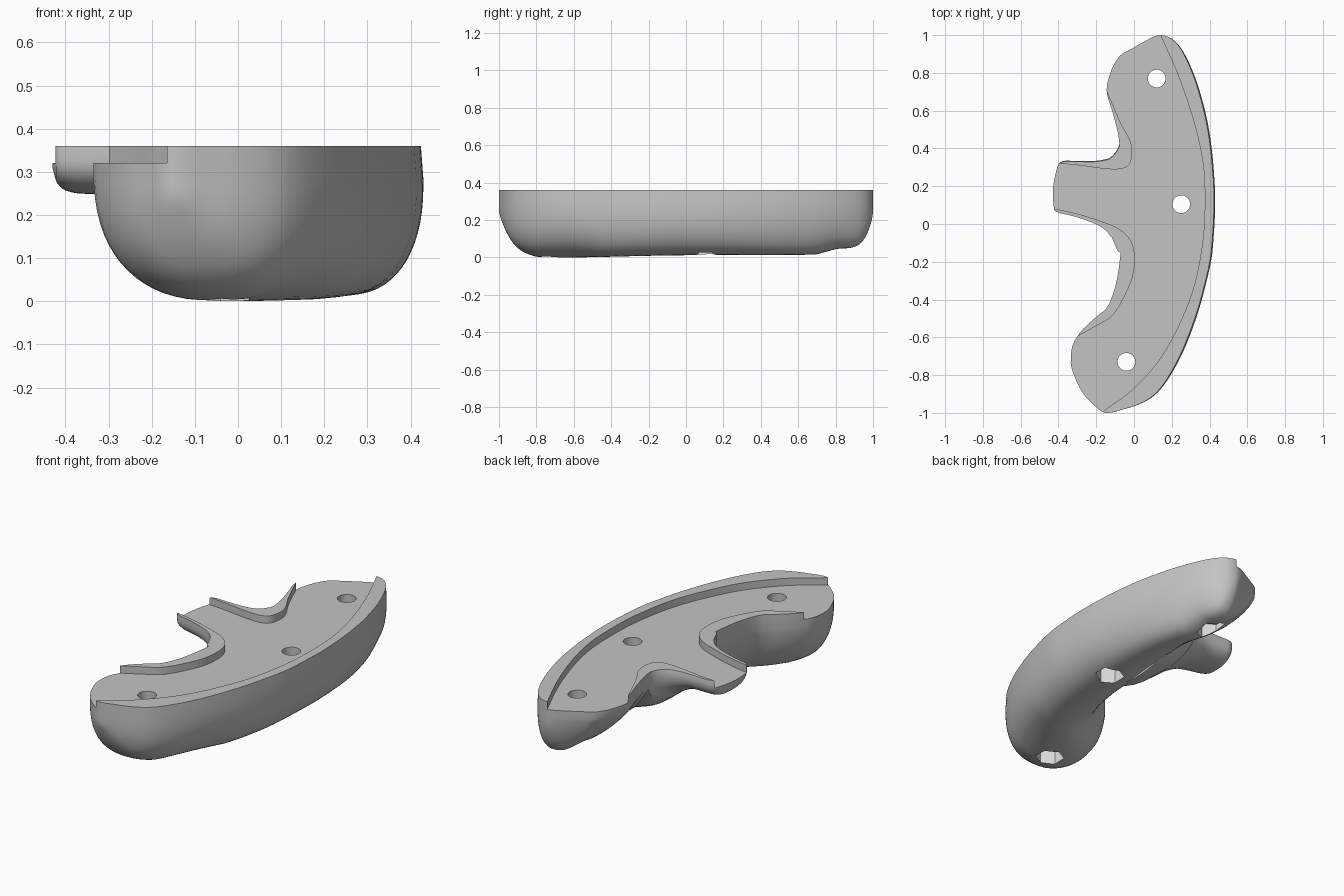
import bpy, bmesh, math
from mathutils import Vector

cube = bpy.data.objects.get("Cube")
if cube:
    bpy.data.objects.remove(cube, do_unlink=True)


def material(name, value):
    m = bpy.data.materials.new(name)
    m.use_nodes = True
    colour = (value, value, value, 1)
    m.diffuse_color = colour
    m.node_tree.nodes["Principled BSDF"].inputs["Base Color"].default_value = colour
    return m


GREY = material("grey", 0.55)
LIGHT = material("light grey", 0.75)
TOP, FLOOR = 0.36, 0.32


def smooth_function(points):
    """Monotone cubic through (position, value) pairs, without overshoot."""
    pts = sorted(points)
    steps = [(b[1] - a[1]) / (b[0] - a[0]) for a, b in zip(pts, pts[1:])]
    slopes = [steps[0]]
    for s, t in zip(steps, steps[1:]):
        slopes.append(2 * s * t / (s + t) if s * t > 0 else 0)
    slopes.append(steps[-1])

    def value(u):
        u = min(max(u, pts[0][0]), pts[-1][0])
        i = 0
        while i < len(pts) - 2 and u > pts[i + 1][0]:
            i += 1
        (a, p), (b, q) = pts[i], pts[i + 1]
        h = b - a
        t = (u - a) / h
        return ((1 + 2 * t) * (1 - t) ** 2 * p + t * (1 - t) ** 2 * h * slopes[i]
                + t * t * (3 - 2 * t) * q + t * t * (t - 1) * h * slopes[i + 1])
    return value


def along_grip(points):
    """Function of the angle whose sine is y, so both ends come out round."""
    return smooth_function([(math.asin(y), v) for y, v in points])


def smooth_path(points, n=8):
    """Catmull-Rom curve through plan points."""
    p = [Vector(q) for q in points]
    p = [2 * p[0] - p[1]] + p + [2 * p[-1] - p[-2]]
    out = []
    for a, b, c, d in zip(p, p[1:], p[2:], p[3:]):
        for k in range(n):
            t = k / n
            out.append(0.5 * (2 * b + (c - a) * t + (2 * a - 5 * b + 4 * c - d) * t * t
                              + (3 * b - a - 3 * c + d) * t ** 3))
    return out + [p[-2]]


def loft(name, rings, slot=0):
    """Closed solid through equal-sized rings."""
    bm = bmesh.new()
    loops = [[bm.verts.new(v) for v in ring] for ring in rings]
    n = len(loops[0])
    for a, b in zip(loops, loops[1:]):
        for i in range(n):
            j = (i + 1) % n
            bm.faces.new((a[i], a[j], b[j], b[i]))
    bm.faces.new(loops[0])
    bm.faces.new(loops[-1])
    for f in bm.faces:
        f.material_index = slot
    bmesh.ops.recalc_face_normals(bm, faces=bm.faces)
    mesh = bpy.data.meshes.new(name)
    bm.to_mesh(mesh)
    bm.free()
    mesh.materials.append(GREY)
    mesh.materials.append(LIGHT)
    ob = bpy.data.objects.new(name, mesh)
    bpy.context.collection.objects.link(ob)
    return ob


def prism(name, outline, z0, z1, slot=0):
    return loft(name, [[(x, y, z) for x, y in outline] for z in (z0, z1)], slot)


def half_section(lo, hi, bottom, equator, tuck=0.0, n=32):
    """Flat-topped section with a rounded belly, its low side tucked inwards."""
    mid, half = (lo + hi) / 2, max((hi - lo) / 2, 0.004)
    pts = [(mid - half, TOP)]
    for k in range(n + 1):
        a = math.pi * k / n
        c = math.cos(a)
        power = 2.5 - 1.4 * tuck if c > 0 else 2.5
        depth = max(math.sin(a), 0) ** (2 / power)
        pts.append((mid - half * math.copysign(abs(c) ** (2 / power), c)
                    + tuck * half * depth * (1 + c) / 2,
                    equator - (equator - bottom) * depth))
    return pts + [(mid + half * 0.975, TOP)]


def combine(target, tool, operation):
    mod = target.modifiers.new(operation.title(), "BOOLEAN")
    mod.operation, mod.solver, mod.object = operation, "EXACT", tool
    bpy.context.view_layer.objects.active = target
    bpy.ops.object.modifier_apply(modifier=mod.name)
    bpy.data.objects.remove(tool, do_unlink=True)


# Main grip: cross-sections along its length
right = along_grip([(1, .14), (.96, .225), (.85, .293), (.68, .355), (.48, .4), (.29, .422),
                    (.13, .43), (-.13, .417), (-.34, .375), (-.58, .3), (-.79, .2),
                    (-.91, .105), (-.965, 0), (-.985, -.07), (-1, -.145)])
left = along_grip([(1, .14), (.98, .08), (.935, 0), (.89, -.075), (.8, -.125), (.71, -.145),
                   (.58, -.11), (.45, -.08), (.2, -.065), (-.08, -.065), (-.19, -.075),
                   (-.29, -.09), (-.44, -.14), (-.5, -.21), (-.58, -.29), (-.66, -.33),
                   (-.73, -.335), (-.82, -.31), (-.91, -.26), (-.965, -.205), (-1, -.145)])
belly = along_grip([(-1, .26), (-.985, .195), (-.955, .125), (-.91, .06), (-.86, .025),
                    (-.78, .002), (-.65, 0), (0, .012), (.68, .015), (.75, .03), (.82, .047),
                    (.87, .05), (.92, .065), (.96, .11), (.985, .17), (1, .26)])
tuck = along_grip([(-1, 0), (-.75, .05), (-.4, .25), (0, .3), (.3, .45), (.6, .6),
                   (.9, .5), (1, .2)])
rings = []
for k in range(81):
    a = math.pi * (k / 80 - 0.5)
    rings.append([(x, math.sin(a), z) for x, z in
                  half_section(left(a), right(a), belly(a), 0.28, tuck(a))])
grip = loft("grip", rings)

# Side tongue: cross-sections from its tip into the grip
high = smooth_function([(-.43, .19), (-.42, .25), (-.395, .325), (-.36, .335), (-.23, .333),
                        (-.14, .345), (-.09, .39), (-.07, .44), (.1, .46)])
low = smooth_function([(-.43, .13), (-.42, .07), (-.31, .038), (-.18, -.012), (-.12, -.068),
                       (-.08, -.15), (.1, -.2)])
under = smooth_function([(-.43, .31), (-.42, .275), (-.4, .257), (-.37, .25), (-.26, .245),
                         (-.15, .2), (-.08, .15), (0, .09), (.1, .05)])
rings = []
for k in range(49):
    x = -0.43 + 0.53 * (k / 48) ** 1.5
    rings.append([(x, y, z) for y, z in half_section(low(x), high(x), under(x), 0.34)])
combine(grip, loft("tongue", rings), "UNION")

# Recessed seat, leaving raised rims along the outer edge and the two notches
outer_rim = smooth_path([(-.2, -1.03), (-.14, -.975), (0, -.87), (.14, -.71), (.24, -.53),
                         (.32, -.32), (.365, -.08), (.375, .13), (.365, .32), (.32, .53),
                         (.24, .77), (.145, .99), (.13, 1.03)])
upper_rim = smooth_path([(-.17, .76), (-.145, .71), (-.075, .545), (-.02, .44), (-.01, .37),
                         (-.03, .31), (-.085, .29), (-.18, .295), (-.285, .31), (-.41, .322)])
lower_rim = smooth_path([(-.44, .084), (-.34, .064), (-.235, .035), (-.1, -.015),
                         (-.03, -.07), (0, -.14), (0, -.24), (-.03, -.34), (-.11, -.48),
                         (-.21, -.545), (-.31, -.6)])
seat = (outer_rim + [(-.2, 1.1), (-.6, 1.1), (-.6, .76)] + upper_rim
        + [(-.6, .322), (-.6, .084)] + lower_rim + [(-.6, -.6), (-.6, -1.1), (-.2, -1.1)])
combine(grip, prism("seat_cutter", seat, FLOOR, 0.5), "DIFFERENCE")


# Screw holes, with hexagonal nut pockets underneath
def circle(x, y, r, n):
    return [(x + r * math.sin(math.tau * k / n), y + r * math.cos(math.tau * k / n))
            for k in range(n)]


for x, y in [(.12, .77), (.25, .105), (-.04, -.73)]:
    combine(grip, prism("hole_cutter", circle(x, y, 0.047, 32), -0.1, 0.5), "DIFFERENCE")
    combine(grip, prism("pocket_cutter", circle(x, y, 0.075, 6), -0.1, 0.12, 1), "DIFFERENCE")

bpy.ops.object.select_all(action="DESELECT")
grip.select_set(True)
bpy.context.view_layer.objects.active = grip
bpy.ops.object.shade_smooth_by_angle(angle=math.radians(35))
